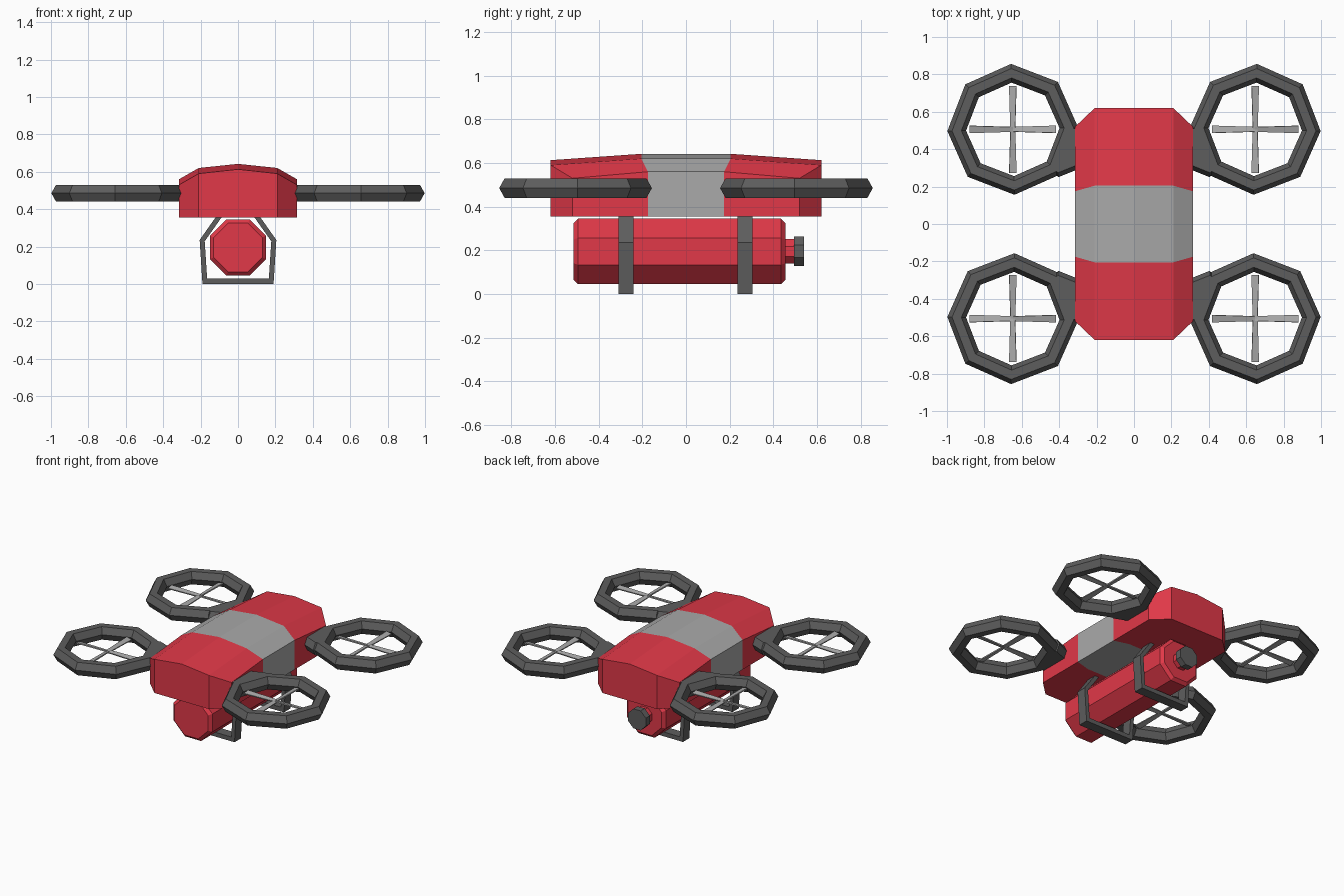
import bpy, bmesh, math
from mathutils import Vector, Matrix

if "Cube" in bpy.data.objects:
    bpy.data.objects.remove(bpy.data.objects["Cube"])


def material(name, colour):
    m = bpy.data.materials.new(name)
    m.diffuse_color = (*colour, 1)
    m.use_nodes = True
    m.node_tree.nodes["Principled BSDF"].inputs["Base Color"].default_value = m.diffuse_color
    return m


RED = material("red", (0.75, 0.04, 0.065))
DARK = material("dark_grey", (0.11, 0.11, 0.11))


def finish(bm, name, mats=()):
    bmesh.ops.recalc_face_normals(bm, faces=bm.faces)
    mesh = bpy.data.meshes.new(name)
    bm.to_mesh(mesh)
    bm.free()
    ob = bpy.data.objects.new(name, mesh)
    bpy.context.collection.objects.link(ob)
    for m in mats:
        mesh.materials.append(m)
    return ob


def loft(bm, sections, cap=True, loop=False):
    """Join equal-length closed sections with quads."""
    rows = [[bm.verts.new(p) for p in s] for s in sections]
    pairs = list(zip(rows, rows[1:])) + ([(rows[-1], rows[0])] if loop else [])
    for a, b in pairs:
        for i in range(len(a)):
            j = (i + 1) % len(a)
            bm.faces.new((a[i], a[j], b[j], b[i]))
    if cap and not loop:
        bm.faces.new(rows[0])
        bm.faces.new(rows[-1])
    return rows


# Body shell with chamfered corners and a grey middle band
def body_section(y_side, y_mid, z_side, z_shoulder, z_top):
    half = [(0.315, y_side, 0.355), (0.315, y_side, z_side), (0.21, y_mid, z_shoulder)]
    left = [(-x, y, z) for x, y, z in reversed(half)]
    return half + [(0, y_mid, z_top)] + left + [(-0.21, y_mid, 0.355), (0.21, y_mid, 0.355)]


bm = bmesh.new()
rows = loft(bm, [body_section(-0.52, -0.62, 0.53, 0.59, 0.613),
                 body_section(-0.175, -0.205, 0.56, 0.62, 0.642),
                 body_section(0.175, 0.205, 0.56, 0.62, 0.642),
                 body_section(0.52, 0.62, 0.53, 0.59, 0.613)], cap=False)
for r in (rows[0], rows[-1]):
    for ids in ((0, 1, 2, 8), (8, 2, 3, 4, 7), (7, 4, 5, 6)):
        bm.faces.new([r[i] for i in ids])
for f in bm.faces:
    f.material_index = 0 if abs(f.calc_center_median().y) > 0.1 else 1
finish(bm, "body", (RED, material("light_grey", (0.4, 0.4, 0.4))))


# Octagonal canister parts along y, sized by their flat radius
def octagon_lathe(name, profile, mat):
    bm = bmesh.new()
    k = 1 / math.cos(math.pi / 8)
    angles = [math.pi / 8 + i * math.pi / 4 for i in range(8)]
    loft(bm, [[(r * k * math.cos(a), y, 0.195 + r * k * math.sin(a)) for a in angles]
              for y, r in profile])
    finish(bm, name, (mat,))


octagon_lathe("canister", [(-0.515, 0.13), (-0.495, 0.15), (0.435, 0.15), (0.455, 0.13)], RED)
octagon_lathe("canister_neck", [(0.45, 0.056), (0.5, 0.056)], RED)
octagon_lathe("canister_cap", [(0.495, 0.068), (0.54, 0.068)], DARK)

# Landing brackets around the canister
outer = [(0.11, 0.37), (0.205, 0.235), (0.19, 0)]
inner = [(0.165, 0.03), (0.178, 0.228), (0.078, 0.37)]


def mirrored(path):
    return path + [(-x, z) for x, z in reversed(path)]


profile = mirrored(outer) + mirrored(inner[::-1])[::-1]
for name, y in (("front_bracket", -0.275), ("rear_bracket", 0.27)):
    bm = bmesh.new()
    loft(bm, [[(x, y + d, z) for x, z in profile] for d in (-0.035, 0.035)])
    finish(bm, name, (DARK,))

# Rotor guards, mounts and blades, mirrored to four corners
CENTRE = Vector((0.648, 0.506, 0.485))
RING = [(0.35, 0), (0.325, 0.045), (0.275, 0.045), (0.25, 0), (0.275, -0.045), (0.325, -0.045)]
for sx, side in ((1, "right"), (-1, "left")):
    for sy, end in ((1, "rear"), (-1, "front")):
        flip = Matrix.Diagonal((sx, sy, 1, 1))
        tag = end + "_" + side

        bm = bmesh.new()
        angles = [math.radians(45 * i - 1.5) for i in range(8)]
        loft(bm, [[CENTRE + Vector((r * math.cos(a), r * math.sin(a), z)) for r, z in RING]
                  for a in angles], loop=True)
        bm.transform(flip)
        finish(bm, tag + "_rotor_guard", (DARK,))

        bm = bmesh.new()
        loft(bm, [[(0.28, 0.3 + d, z), (0.405, 0.25 + d, z), (0.43, 0.29, z),
                   (0.33, 0.51, z), (0.28, 0.51, z)]
                  for z, d in ((0.44, 0.025), (0.485, 0), (0.53, 0.025))])
        bm.transform(flip)
        finish(bm, tag + "_rotor_mount", (DARK,))

        bm = bmesh.new()
        for i in range(4):
            spin = Matrix.Translation(CENTRE) @ Matrix.Rotation(i * math.pi / 2, 4, 'Z') \
                @ Matrix.Rotation(math.radians(12), 4, 'X')
            loft(bm, [[spin @ Vector((x, y, z)) for y, z in
                       ((-w, -0.004), (w, -0.004), (w, 0.004), (-w, 0.004))]
                      for x, w in ((0, 0.013), (0.232, 0.02))])
        bm.transform(flip)
        finish(bm, tag + "_rotor_blades", (bpy.data.materials["light_grey"],))
